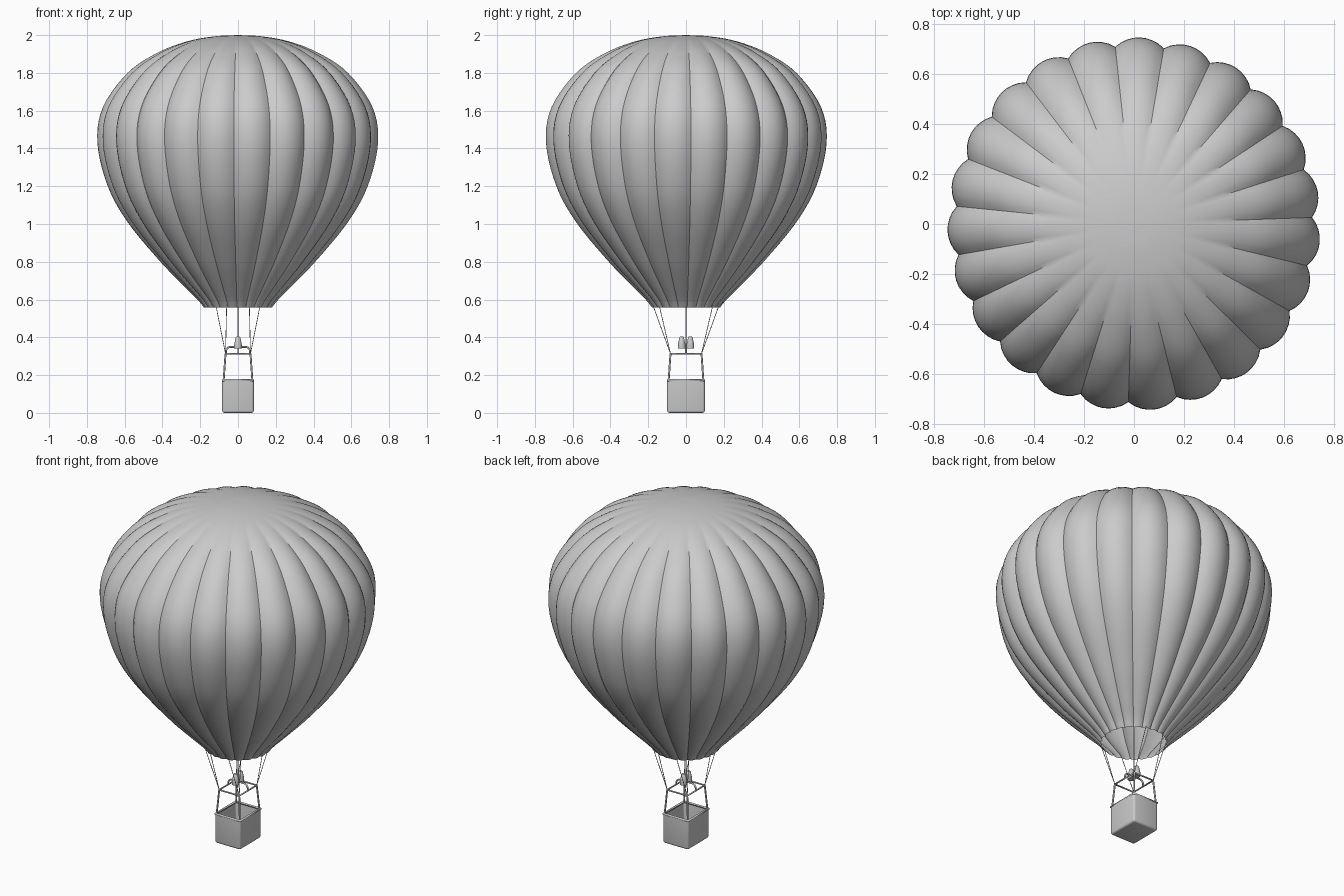
import bpy, bmesh, math
from mathutils import Vector

old = bpy.data.objects.get("Cube")
if old:
    bpy.data.objects.remove(old, do_unlink=True)

GREY = (0.6, 0.6, 0.6, 1)
mat = bpy.data.materials.new("plain_grey")
mat.use_nodes = True
mat.diffuse_color = GREY
mat.node_tree.nodes["Principled BSDF"].inputs["Base Color"].default_value = GREY


def finish(name, bm, angle=35):
    """Turn a bmesh into a shaded, coloured object."""
    bmesh.ops.recalc_face_normals(bm, faces=bm.faces)
    mesh = bpy.data.meshes.new(name)
    bm.to_mesh(mesh)
    bm.free()
    mesh.materials.append(mat)
    ob = bpy.data.objects.new(name, mesh)
    bpy.context.collection.objects.link(ob)
    bpy.ops.object.select_all(action='DESELECT')
    ob.select_set(True)
    bpy.context.view_layer.objects.active = ob
    bpy.ops.object.shade_smooth_by_angle(angle=math.radians(angle))
    return ob


def tube(name, paths, radius, cyclic=False):
    """Round tubes along one or more point paths."""
    cu = bpy.data.curves.new(name, 'CURVE')
    cu.dimensions = '3D'
    cu.bevel_depth = radius
    cu.bevel_resolution = 2
    cu.use_fill_caps = True
    for path in paths:
        sp = cu.splines.new('POLY')
        sp.points.add(len(path) - 1)
        for p, co in zip(sp.points, path):
            p.co = (*co, 1)
        sp.use_cyclic_u = cyclic
    cu.materials.append(mat)
    ob = bpy.data.objects.new(name, cu)
    bpy.context.collection.objects.link(ob)
    return ob


def smooth_path(pts, steps):
    """Catmull-Rom curve through the points."""
    v = [Vector(p) for p in pts]
    v = [2 * v[0] - v[1]] + v + [2 * v[-1] - v[-2]]
    out = []
    for a, b, c, d in zip(v, v[1:], v[2:], v[3:]):
        for i in range(steps):
            t = i / steps
            out.append(0.5 * (2 * b + (c - a) * t + (2 * a - 5 * b + 4 * c - d) * t * t
                              + (3 * b - a - 3 * c + d) * t ** 3))
    return out + [v[-2]]


def lathe(name, profile, sides, shape=lambda r, z, k: r, turn=0.0, centre=(0, 0)):
    """Spin a profile of (radius, height); shape may vary the radius per segment."""
    bm = bmesh.new()
    rings = []
    for r, z in profile:
        ring = []
        for k in range(sides):
            a = turn + math.tau * k / sides
            q = shape(r, z, k)
            ring.append(bm.verts.new((centre[0] + q * math.cos(a), centre[1] + q * math.sin(a), z)))
        rings.append(ring)
    for lo, hi in zip(rings, rings[1:]):
        for k in range(sides):
            n = (k + 1) % sides
            bm.faces.new((lo[k], lo[n], hi[n], hi[k]))
    bmesh.ops.remove_doubles(bm, verts=bm.verts, dist=1e-5)
    return finish(name, bm)


# Envelope: scalloped gores that flatten out towards the crown
GORES, SEG = 23, 8
WIDEST = 1.43
outline = smooth_path([(.18, .557), (.215, .6), (.3, .685), (.42, .81), (.585, 1.01), (.69, 1.2),
                       (.745, WIDEST), (.715, 1.62), (.585, 1.8), (.43, 1.905),
                       (.27, 1.967), (.12, 1.994), (0, 2)], 5)


def gore(r, z, k):
    depth = .045 * r
    if z > WIDEST:
        f = min(max((r - .13) / .5, 0), 1)
        depth = .034 * f * f * (3 - 2 * f)
    return max(r - depth * (1 - math.sin(math.pi * (k % SEG) / SEG) ** .8), 0)


lathe("envelope", outline, GORES * SEG, gore, math.radians(268.2))

# Basket: open box with rounded edges
BX, BY, TOP, WALL = .084, .1, .172, .01
bm = bmesh.new()
bmesh.ops.create_cube(bm, size=1)
for v in bm.verts:
    v.co = (v.co.x * 2 * BX, v.co.y * 2 * BY, (v.co.z + .5) * TOP)
corners = [e for e in bm.edges if not all(v.co.z > TOP / 2 for v in e.verts)]
bmesh.ops.bevel(bm, geom=corners, offset=.012, segments=3, profile=.5, affect='EDGES')
lid = max(bm.faces, key=lambda f: f.calc_center_median().z)
bmesh.ops.inset_region(bm, faces=[lid], thickness=WALL)
bmesh.ops.translate(bm, verts=lid.verts, vec=(0, 0, -TOP + .02))
finish("basket", bm)


def rectangle(x, y, z):
    return [(x, y, z), (-x, y, z), (-x, -y, z), (x, -y, z)]


# Basket rim, uprights and load frame
FX, FY, FZ = .066, .082, .313
tube("basket_rim", [rectangle(BX - .004, BY - .004, TOP)], .007, True)
tube("load_frame", [rectangle(FX, FY, FZ)], .005, True)
tube("uprights", [[(sx * (BX - .008), sy * (BY - .008), TOP), (sx * FX, sy * FY, FZ)]
                  for sx in (-1, 1) for sy in (-1, 1)], .005)

# Burner arch across the frame
bend = [math.radians(15 * i) for i in range(7)]
left = [(-.04 - .024 * math.cos(a), 0, .325 + .024 * math.sin(a)) for a in bend]
arch = [(-.064, 0, FZ)] + left + [(-x, y, z) for x, y, z in reversed(left)] + [(.064, 0, FZ)]
tube("burner_arch", [arch], .005)
tube("burner_bar", [[(0, -.03, .349), (0, .03, .349)]], .005)

# Twin burners
for side, y in (("front", -.023), ("back", .023)):
    lathe(side + "_burner", [(0, .342), (.02, .342), (.02, .362), (.012, .4), (.008, .404), (0, .404)],
          16, centre=(0, y))

# Two suspension ropes from every frame corner to the mouth
ropes = [[(sx * FX, sy * FY, FZ), (sx * x, sy * y, .57)]
         for sx in (-1, 1) for sy in (-1, 1) for x, y in ((.06, .175), (.117, .142))]
tube("suspension_ropes", ropes, .0018)
tube("vent_line", [[(0, 0, FZ), (0, 0, 1.995)]], .0018)
